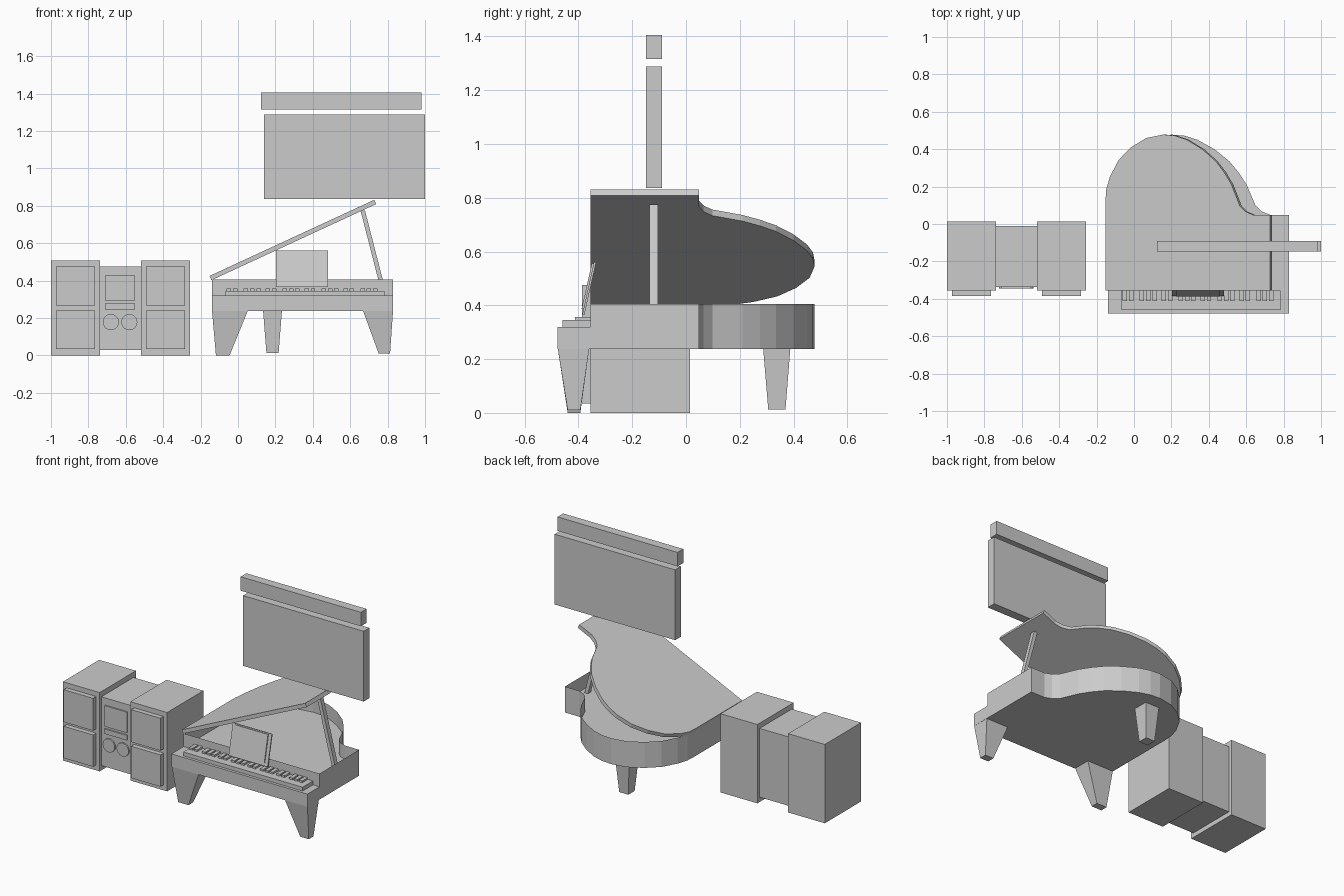
import bpy, bmesh, math
from mathutils import Matrix

if "Cube" in bpy.data.objects:
    bpy.data.objects.remove(bpy.data.objects["Cube"])


def finish(bm, name):
    bmesh.ops.recalc_face_normals(bm, faces=bm.faces)
    me = bpy.data.meshes.new(name)
    bm.to_mesh(me)
    bm.free()
    ob = bpy.data.objects.new(name, me)
    bpy.context.collection.objects.link(ob)
    return ob


def taper(name, low, z0, high, z1):
    """Solid between two rectangles (x0, x1, y0, y1) at heights z0 and z1."""
    bm = bmesh.new()
    rings = []
    for (x0, x1, y0, y1), z in ((low, z0), (high, z1)):
        rings.append([bm.verts.new((x, y, z)) for x, y in
                      ((x0, y0), (x1, y0), (x1, y1), (x0, y1))])
    a, b = rings
    bm.faces.new(a)
    bm.faces.new(b)
    for i in range(4):
        j = (i + 1) % 4
        bm.faces.new((a[i], a[j], b[j], b[i]))
    return finish(bm, name)


def box(name, x0, x1, y0, y1, z0, z1):
    return taper(name, (x0, x1, y0, y1), z0, (x0, x1, y0, y1), z1)


def slab(name, pts, z0, z1, rim=0, depth=0):
    """Extruded outline, optionally hollowed from the top leaving a rim."""
    bm = bmesh.new()
    low = [bm.verts.new((x, y, z0)) for x, y in pts]
    top = [bm.verts.new((x, y, z1)) for x, y in pts]
    bm.faces.new(low[::-1])
    lid = bm.faces.new(top)
    n = len(pts)
    for i in range(n):
        j = (i + 1) % n
        bm.faces.new((low[i], low[j], top[j], top[i]))
    if rim:
        bmesh.ops.inset_region(bm, faces=[lid], thickness=rim, use_even_offset=True)
        floor = bmesh.ops.extrude_discrete_faces(bm, faces=[lid])["faces"][0]
        bmesh.ops.translate(bm, vec=(0, 0, -depth), verts=floor.verts[:])
    return finish(bm, name)


# stereo: two tall speakers with paired grilles
for side, x in (("left", -1.0), ("right", -0.519)):
    box(side + "_speaker", x, x + 0.262, -0.355, 0.014, 0, 0.508)
    for part, z0, z1 in (("lower", 0.035, 0.24), ("upper", 0.267, 0.476)):
        box(f"{side}_speaker_{part}_grille", x + 0.027, x + 0.236, -0.386, -0.35, z0, z1)

# stereo: centre unit with display, slot and knobs
box("stereo_unit", -0.739, -0.518, -0.337, -0.01, 0.03, 0.474)
box("stereo_display", -0.711, -0.551, -0.346, -0.33, 0.294, 0.428)
box("stereo_slot", -0.711, -0.551, -0.346, -0.33, 0.246, 0.278)
for x in (-0.68, -0.581):
    bm = bmesh.new()
    bmesh.ops.create_cone(bm, cap_ends=True, segments=20, radius1=0.043, radius2=0.043,
                          depth=0.016, matrix=Matrix.Translation((x, -0.338, 0.178))
                          @ Matrix.Rotation(math.pi / 2, 4, 'X'))
    finish(bm, "stereo_knob")

# hanging panel and header bar
box("wall_panel", 0.14, 1.0, -0.148, -0.09, 0.836, 1.289)
box("header_bar", 0.123, 0.98, -0.148, -0.09, 1.316, 1.406)

# piano case and raised lid share one outline
outline = [(-0.14, -0.355), (0.83, -0.355), (0.83, 0.048), (0.73, 0.048), (0.685, 0.066),
           (0.65, 0.098), (0.628, 0.15), (0.602, 0.21), (0.56, 0.275), (0.51, 0.335),
           (0.43, 0.4), (0.34, 0.45), (0.27, 0.472), (0.2, 0.478), (0.1, 0.46),
           (0.01, 0.41), (-0.065, 0.34), (-0.115, 0.25), (-0.137, 0.18), (-0.14, 0.11)]
slab("piano_case", outline, 0.238, 0.405, rim=0.036, depth=0.09)
lid = slab("piano_lid", [(x + 0.14, y) for x, y in outline], 0, 0.025)
lid.location = (-0.142, 0, 0.402)
lid.rotation_euler = (0, -math.radians(24.8), 0)
taper("lid_prop", (0.773, 0.797, -0.135, -0.105), 0.315, (0.655, 0.679, -0.135, -0.105), 0.775)

# keyboard
box("key_bed", -0.14, 0.83, -0.478, -0.355, 0.238, 0.32)
box("white_keys", -0.068, 0.783, -0.46, -0.355, 0.318, 0.345)
for octave in range(4):
    for start, count in ((-0.061, 2), (0.03, 3)):
        for k in range(count):
            x = start + octave * 0.208 + k * 0.034
            box("black_key", x, x + 0.024, -0.412, -0.355, 0.344, 0.357)

# music rest with sheet
for name, w, h0, h1, y0, y1 in (("music_rest", 0.139, -0.1, 0.1, -0.004, 0.004),
                                ("music_sheet", 0.117, -0.08, 0.093, -0.011, -0.003)):
    ob = box(name, -w, w, y0, y1, h0, h1)
    ob.location = (0.342, -0.36, 0.463)
    ob.rotation_euler = (-0.22, 0, 0)

# piano legs
taper("front_left_leg", (-0.118, -0.045, -0.44, -0.393), 0, (-0.139, 0.053, -0.477, -0.36), 0.24)
taper("front_right_leg", (0.752, 0.813, -0.44, -0.393), 0.01, (0.668, 0.829, -0.477, -0.36), 0.24)
taper("back_leg", (0.152, 0.217, 0.306, 0.37), 0.012, (0.134, 0.235, 0.287, 0.388), 0.24)
